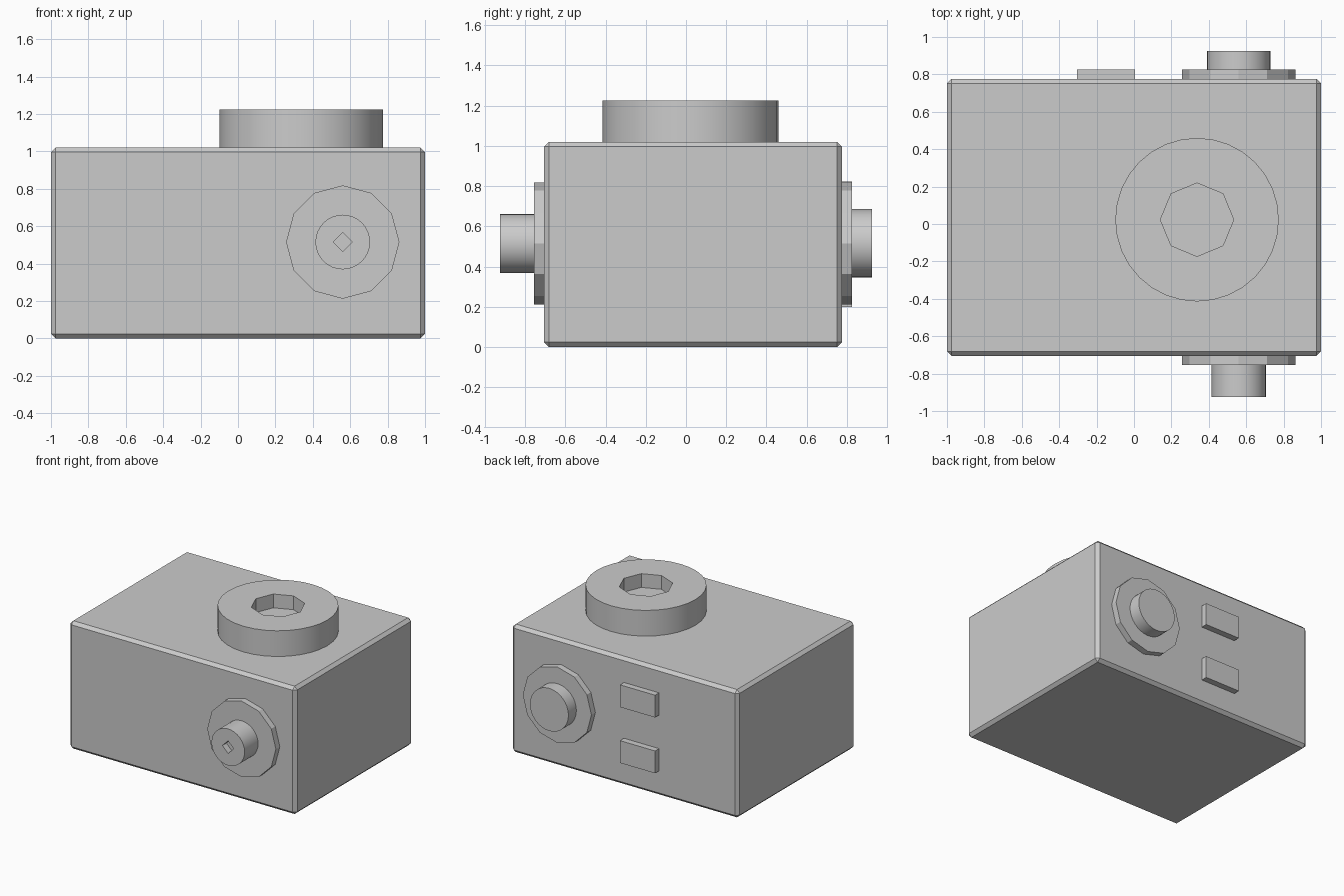
import bpy
from math import radians

if "Cube" in bpy.data.objects:
    bpy.data.objects.remove(bpy.data.objects["Cube"], do_unlink=True)

grey = bpy.data.materials.new("plain_grey")
grey.use_nodes = True
colour = (0.6, 0.6, 0.6, 1)
grey.diffuse_color = colour
grey.node_tree.nodes["Principled BSDF"].inputs["Base Color"].default_value = colour


def finish(name):
    ob = bpy.context.object
    ob.name = name
    ob.data.materials.append(grey)
    bpy.ops.object.transform_apply(location=False, rotation=True, scale=True)
    return ob


def box(name, low, high):
    centre = [(a + b) / 2 for a, b in zip(low, high)]
    bpy.ops.mesh.primitive_cube_add(size=1, location=centre)
    bpy.context.object.scale = [b - a for a, b in zip(low, high)]
    return finish(name)


def drum(name, sides, radius, centre, start, end, axis="Z"):
    """Cylinder between start and end, along Z or Y."""
    mid = (start + end) / 2
    a, b = centre
    place = (a, b, mid) if axis == "Z" else (a, mid, b)
    turn = (0, 0, 0) if axis == "Z" else (radians(90), 0, 0)
    bpy.ops.mesh.primitive_cylinder_add(vertices=sides, radius=radius,
                                        depth=abs(end - start), location=place, rotation=turn)
    return finish(name)


def activate(ob):
    bpy.ops.object.select_all(action="DESELECT")
    ob.select_set(True)
    bpy.context.view_layer.objects.active = ob


def smooth(ob):
    activate(ob)
    bpy.ops.object.shade_smooth_by_angle(angle=radians(25))


def cut(ob, cutter):
    cutter.hide_render = True
    mod = ob.modifiers.new("recess", "BOOLEAN")
    mod.operation = "DIFFERENCE"
    mod.solver = "EXACT"
    mod.object = cutter
    activate(ob)
    bpy.ops.object.modifier_apply(modifier=mod.name)
    bpy.data.objects.remove(cutter, do_unlink=True)


# Chamfered housing
FRONT, BACK, TOP = -0.705, 0.775, 1.02
housing = box("housing", (-1, FRONT, 0), (1, BACK, TOP))
chamfer = housing.modifiers.new("chamfer", "BEVEL")
chamfer.width = 0.024
chamfer.segments = 1

# Round top collar with an eight-sided recess
collar_at = (0.337, 0.023)
collar = drum("top_collar", 32, 0.437, collar_at, TOP - 0.01, 1.225)
cut(collar, drum("collar_cutter", 8, 0.196, collar_at, 1.115, 1.3))
smooth(collar)

# Twelve-sided flanges on front and back
shaft_at = (0.56, 0.515)
drum("front_flange", 12, 0.303, shaft_at, FRONT + 0.01, FRONT - 0.05, "Y")
drum("back_flange", 12, 0.303, shaft_at, BACK - 0.01, BACK + 0.05, "Y")

# Front shaft with a small square socket
shaft = drum("front_shaft", 32, 0.146, shaft_at, FRONT - 0.04, -0.925, "Y")
cut(shaft, drum("socket_cutter", 4, 0.05, shaft_at, -0.875, -1, "Y"))
smooth(shaft)

# Back shaft
smooth(drum("back_shaft", 32, 0.17, shaft_at, BACK + 0.04, 0.925, "Y"))

# Two raised pads on the back
for name, bottom in (("upper_back_pad", 0.645), ("lower_back_pad", 0.2)):
    box(name, (-0.305, BACK - 0.01, bottom), (0.005, BACK + 0.05, bottom + 0.178))
